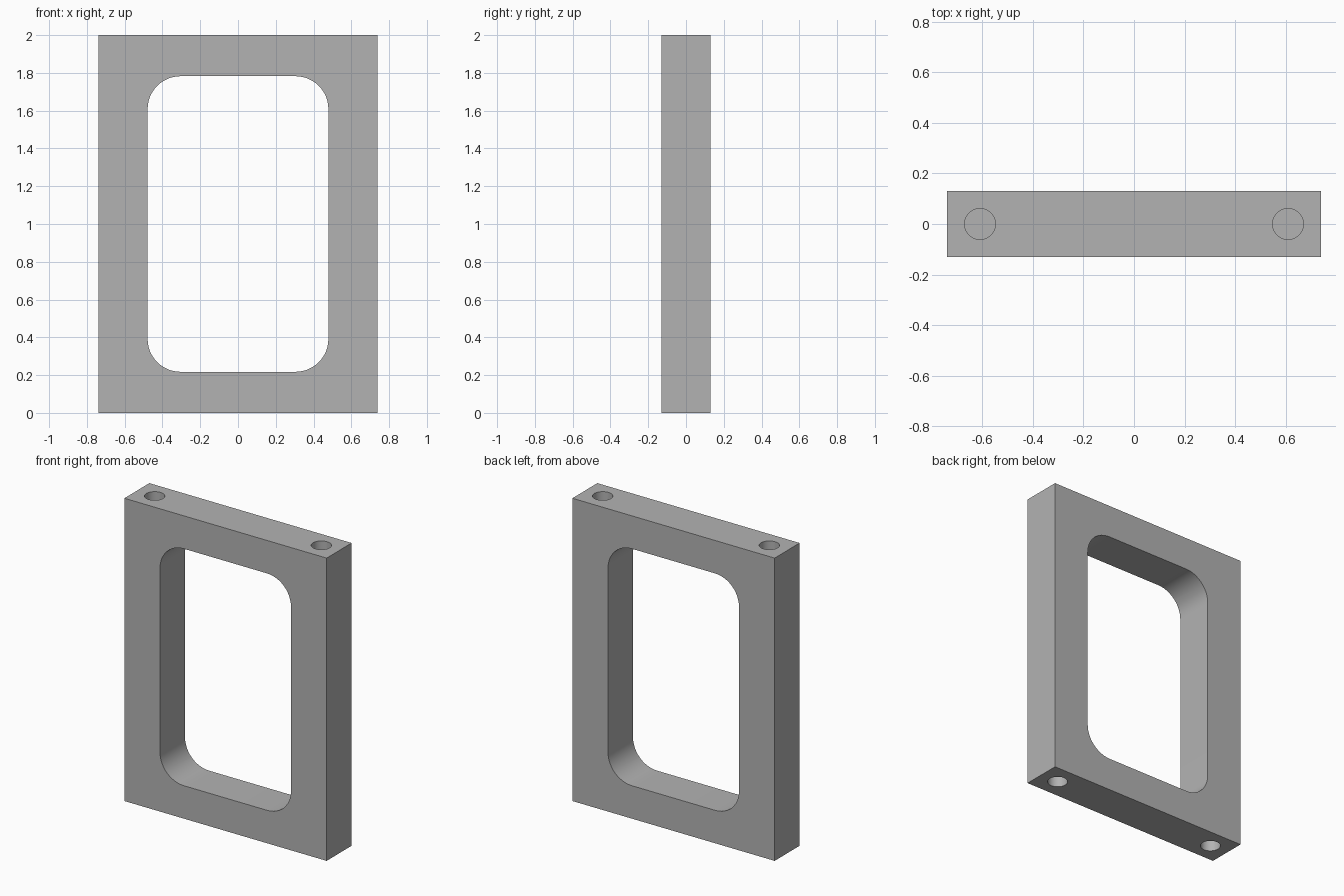
import bpy
import bmesh
from mathutils import Matrix

WIDTH, DEPTH, HEIGHT = 1.478, 0.261, 2.0
OPEN_W, OPEN_H, OPEN_R = 0.957, 1.565, 0.174
HOLE_X, HOLE_R, HOLE_DEPTH = 0.609, 0.061, 0.35

default = bpy.data.objects.get("Cube")
if default:
    bpy.data.objects.remove(default)

grey = bpy.data.materials.new("plain_grey")
grey.use_nodes = True
colour = (0.45, 0.45, 0.45, 1)
grey.diffuse_color = colour
grey.node_tree.nodes["Principled BSDF"].inputs["Base Color"].default_value = colour


def make_object(name, bm):
    mesh = bpy.data.meshes.new(name)
    bm.to_mesh(mesh)
    bm.free()
    mesh.materials.append(grey)
    obj = bpy.data.objects.new(name, mesh)
    bpy.context.collection.objects.link(obj)
    return obj


def block(name, size, radius=0):
    """Box centred at mid height, with its front-to-back edges rounded."""
    bm = bmesh.new()
    bmesh.ops.create_cube(bm, size=1)
    bmesh.ops.scale(bm, vec=size, verts=bm.verts)
    bmesh.ops.translate(bm, vec=(0, 0, HEIGHT / 2), verts=bm.verts)
    if radius:
        edges = [e for e in bm.edges
                 if abs(e.verts[0].co.y - e.verts[1].co.y) > size[1] / 2]
        bmesh.ops.bevel(bm, geom=edges, offset=radius, segments=12,
                        profile=0.5, affect='EDGES')
    return make_object(name, bm)


def cut(target, cutter):
    mod = target.modifiers.new("cut", 'BOOLEAN')
    mod.operation = 'DIFFERENCE'
    mod.solver = 'EXACT'
    mod.object = cutter
    bpy.context.view_layer.objects.active = target
    bpy.ops.object.modifier_apply(modifier=mod.name)
    bpy.data.objects.remove(cutter)


# Frame with a rounded window
frame = block("frame", (WIDTH, DEPTH, HEIGHT))
cut(frame, block("window_cutter", (OPEN_W, DEPTH * 2, OPEN_H), OPEN_R))

# Blind holes in both ends of each upright
bm = bmesh.new()
for x in (-HOLE_X, HOLE_X):
    for z in (0, HEIGHT):
        bmesh.ops.create_cone(bm, cap_ends=True, segments=48, radius1=HOLE_R,
                              radius2=HOLE_R, depth=HOLE_DEPTH * 2,
                              matrix=Matrix.Translation((x, 0, z)))
cut(frame, make_object("hole_cutter", bm))

# Smooth the curved walls, keep the edges sharp
bpy.ops.object.select_all(action='DESELECT')
frame.select_set(True)
bpy.context.view_layer.objects.active = frame
bpy.ops.object.shade_smooth_by_angle()
